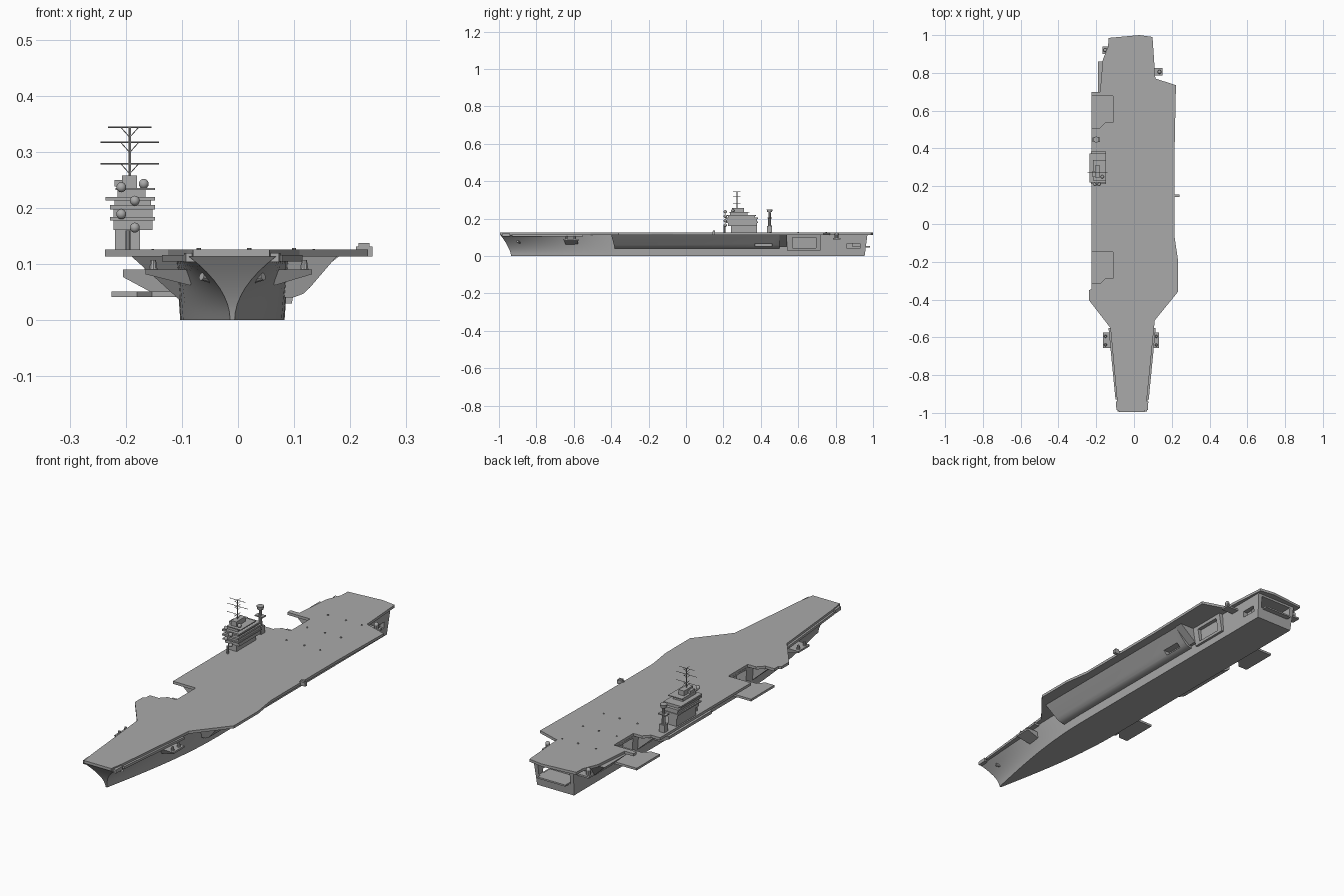
import bpy, bmesh, math
from mathutils import Vector

if "Cube" in bpy.data.objects:
    bpy.data.objects.remove(bpy.data.objects["Cube"])

grey = bpy.data.materials.new("naval_grey")
grey.use_nodes = True
paint = (0.4, 0.4, 0.4, 1)
grey.diffuse_color = paint
grey.node_tree.nodes["Principled BSDF"].inputs["Base Color"].default_value = paint

DECK, UNDER, MID = 0.126, 0.114, -0.01


def finish(name, bm, smooth=False):
    bmesh.ops.recalc_face_normals(bm, faces=bm.faces)
    mesh = bpy.data.meshes.new(name)
    bm.to_mesh(mesh)
    bm.free()
    mesh.materials.append(grey)
    obj = bpy.data.objects.new(name, mesh)
    bpy.context.collection.objects.link(obj)
    if smooth:
        bpy.ops.object.select_all(action='DESELECT')
        obj.select_set(True)
        bpy.context.view_layer.objects.active = obj
        bpy.ops.object.shade_smooth_by_angle(angle=math.radians(35))
    return obj


def loft(name, rings, smooth=False):
    bm = bmesh.new()
    rows = [[bm.verts.new(p) for p in ring] for ring in rings]
    for a, b in zip(rows, rows[1:]):
        for i in range(len(a)):
            j = (i + 1) % len(a)
            bm.faces.new((a[i], a[j], b[j], b[i]))
    bm.faces.new(rows[0])
    bm.faces.new(rows[-1])
    return finish(name, bm, smooth)


def slab(name, outline, low, high):
    return loft(name, [[(x, y, z) for x, y in outline] for z in (low, high)])


def box(name, x0, x1, y0, y1, z0, z1):
    return slab(name, [(x0, y0), (x1, y0), (x1, y1), (x0, y1)], z0, z1)


def rod(name, start, end, radius, tip=None, sides=10):
    start, end = Vector(start), Vector(end)
    bm = bmesh.new()
    bmesh.ops.create_cone(bm, cap_ends=True, segments=sides, radius1=radius,
                          radius2=radius if tip is None else tip, depth=(end - start).length)
    turn = (end - start).to_track_quat('Z', 'Y')
    for v in bm.verts:
        v.co = turn @ v.co + (start + end) / 2
    return finish(name, bm, sides > 6)


def ball(name, centre, radius):
    bm = bmesh.new()
    bmesh.ops.create_uvsphere(bm, u_segments=14, v_segments=8, radius=radius)
    bmesh.ops.translate(bm, verts=bm.verts, vec=centre)
    return finish(name, bm, True)


def cut(target, cutter):
    mod = target.modifiers.new("opening", 'BOOLEAN')
    mod.operation, mod.solver, mod.object = 'DIFFERENCE', 'EXACT', cutter
    bpy.context.view_layer.objects.active = target
    bpy.ops.object.modifier_apply(modifier=mod.name)
    bpy.data.objects.remove(cutter)


def sponson(name, profile, y0, y1, front_slope, back_slope, smooth=False):
    # Profile in x and z; the lower points are pulled in at both ends
    rings = []
    for y, slope in ((y0, front_slope), (y1, -back_slope)):
        rings.append([(x, y + slope * (UNDER - z) / UNDER, z) for x, z in profile])
    return loft(name, rings, smooth)


# Hull: flared bow, full midbody, upright stern
LEVELS, STATIONS = 9, 28
bm = bmesh.new()
rows = []
for k in range(STATIONS + 1):
    s = (k / STATIONS) ** 1.5
    fill = math.sin(math.pi / 2 * min(1, s / 0.36))
    left, right = [], []
    for i in range(LEVELS):
        t = i / (LEVELS - 1)
        bow, stern = -0.935 - 0.058 * t ** 1.5, 0.955 + 0.015 * t
        stem = 0.004 + 0.074 * t ** 2
        half = stem + (0.093 + 0.008 * t - stem) * fill
        y = bow + (stern - bow) * s
        left.append(bm.verts.new((MID - half, y, UNDER * t)))
        right.append(bm.verts.new((MID + half, y, UNDER * t)))
    rows.append(left + right[::-1])
for a, b in zip(rows, rows[1:]):
    for i in range(len(a)):
        j = (i + 1) % len(a)
        bm.faces.new((a[i], a[j], b[j], b[i]))
for row in (rows[0], rows[-1]):
    for i in range(LEVELS - 1):
        bm.faces.new((row[i], row[i + 1], row[-i - 2], row[-i - 1]))
hull = finish("hull", bm, True)

# Stern gallery, side slot and hangar doors
cut(hull, box("stern_cutter", -0.09, 0.07, 0.89, 1.1, 0.052, 0.105))
cut(hull, box("slot_cutter", 0.065, 0.2, 0.86, 0.93, 0.04, 0.068))
for y0 in (-0.28, 0.54):
    cut(hull, box("door_cutter", -0.2, -0.06, y0, y0 + 0.125, 0.051, 0.105))

# Flight deck with two open lift wells on the right edge
def well(y_top):
    return [(-0.225, y_top), (-0.11, y_top), (-0.11, y_top - 0.14), (-0.153, y_top - 0.14),
            (-0.18, y_top - 0.168), (-0.225, y_top - 0.168)]


outline = [(-0.08, -0.995), (0.056, -0.995), (0.068, -0.93), (0.11, -0.51), (0.232, -0.36),
           (0.232, -0.185), (0.215, -0.07), (0.215, 0.4), (0.222, 0.735), (0.113, 0.77),
           (0.098, 0.99), (0.03, 1.0), (-0.135, 0.985), (-0.137, 0.94), (-0.165, 0.87),
           (-0.18, 0.7), (-0.225, 0.7)]
outline += well(0.677) + well(-0.148)
outline += [(-0.225, -0.345), (-0.237, -0.35), (-0.237, -0.405), (-0.125, -0.55), (-0.09, -0.93)]
slab("flight_deck", outline, UNDER, DECK)

# Lowered lift platforms
for label, y_top in (("front", -0.148), ("rear", 0.677)):
    plate = well(y_top)
    plate[1], plate[2] = (-0.095, y_top), (-0.095, y_top - 0.14)
    slab(label + "_lift", plate, 0.041, 0.051)

# Left sponson with a rounded underside and a small recess
long_profile = [(0.07, UNDER), (0.07, 0.04), (0.1, 0.041), (0.116, 0.047), (0.128, 0.058), (0.176, UNDER)]
left_sponson = sponson("left_sponson", long_profile, -0.4, 0.5, 0.03, 0.0, True)
cut(left_sponson, box("recess_cutter", 0.105, 0.3, 0.37, 0.46, 0.05, 0.068))

# Left lift housing with its framed doorway
housing = sponson("left_lift_housing", [(0.06, UNDER), (0.06, 0.03), (0.096, 0.03), (0.11, UNDER)],
                  0.54, 0.72, 0, 0)
cut(housing, box("doorway_cutter", 0.075, 0.2, 0.57, 0.695, 0.042, 0.1))
sponson("left_rear_bracket", [(0.08, UNDER), (0.08, 0.05), (0.1, 0.05), (0.18, UNDER)], 0.5, 0.54, 0, 0)

# Right sponsons between and around the lifts
right_profile = [(-0.09, UNDER), (-0.09, 0.035), (-0.105, 0.037), (-0.19, UNDER)]
for label, y0, y1, a, b in (("front", -0.42, -0.33, 0.08, 0), ("middle", -0.135, 0.5, 0, 0),
                            ("rear", 0.69, 0.86, 0, 0.07)):
    sponson(label + "_right_sponson", right_profile, y0, y1, a, b)
sponson("right_gallery", [(-0.1, 0.09), (-0.1, 0.05), (-0.155, 0.05), (-0.205, 0.077), (-0.205, 0.09)],
        0.1, 0.42, 0.02, 0.02)

# Bow gun platforms, deck edge catwalks and anchors, mirrored about the hull
for side, label in ((1, "left"), (-1, "right")):
    def mx(x):
        return MID + side * x
    tip = 0.142 if side > 0 else 0.155
    sponson(label + "_bow_platform", [(mx(0.06), 0.09), (mx(0.075), 0.062), (mx(tip), 0.082), (mx(tip), 0.09)],
            -0.67, -0.57, 0.06, 0.02)
    for y in (-0.64, -0.595):
        rod(label + "_bow_gun", (mx(tip - 0.014), y, 0.09), (mx(tip - 0.014), y, 0.107), 0.008, 0.005)
    slab(label + "_bow_catwalk", [(mx(0.075), -0.93), (mx(0.088), -0.93), (mx(0.125), -0.55), (mx(0.1), -0.55)],
         0.105, 0.116)
    slab(label + "_bow_horn", [(mx(0.06), -0.985), (mx(0.083), -0.985), (mx(0.086), -0.94), (mx(0.06), -0.94)],
         0.104, 0.12)
    rod(label + "_anchor", (mx(0.035), -0.885, 0.072), (mx(0.055), -0.9, 0.078), 0.007)

# Stern quarter platforms with domed guns
for label, x0, x1, y in (("left", 0.07, 0.15, 0.805), ("right", -0.167, -0.09, 0.92)):
    box(label + "_stern_platform", x0, x1, y - 0.02, y + 0.02, 0.088, 0.096)
    x = x1 - 0.015 if label == "left" else x0 + 0.015
    rod(label + "_stern_gun", (x, y, 0.096), (x, y, 0.115), 0.01)
    ball(label + "_gun_dome", (x, y, 0.117), 0.01)
box("stern_balcony", -0.08, 0.06, 0.94, 0.985, 0.046, 0.053)

# Deck edge signal station and small deck studs
box("signal_station", 0.21, 0.24, 0.142, 0.156, UNDER, 0.131)
box("signal_light", 0.215, 0.234, 0.144, 0.154, 0.131, 0.138)
for x in (-0.07, 0.02, 0.1):
    for y in (0.45, 0.6, 0.75):
        rod("deck_stud", (x, y, DECK), (x, y, 0.129), 0.004)

# Island: narrow trunk under stepped bridge levels
box("island_trunk", -0.219, -0.175, 0.24, 0.38, DECK, 0.165)
for name, x0, x1, y0, y1, z0, z1 in (
        ("lower_level", -0.222, -0.152, 0.225, 0.38, 0.161, 0.178),
        ("lower_walkway", -0.228, -0.148, 0.215, 0.384, 0.178, 0.184),
        ("bridge", -0.222, -0.152, 0.222, 0.38, 0.184, 0.197),
        ("bridge_walkway", -0.228, -0.148, 0.212, 0.384, 0.197, 0.205),
        ("upper_level", -0.22, -0.155, 0.225, 0.37, 0.205, 0.213),
        ("upper_walkway", -0.236, -0.148, 0.22, 0.374, 0.213, 0.22),
        ("flag_bridge", -0.215, -0.165, 0.235, 0.33, 0.22, 0.232),
        ("flag_roof", -0.218, -0.148, 0.23, 0.34, 0.232, 0.236),
        ("funnel", -0.207, -0.18, 0.245, 0.31, 0.236, 0.258),
        ("funnel_vent", -0.22, -0.2, 0.25, 0.28, 0.238, 0.25)):
    box(name, x0, x1, y0, y1, z0, z1)
ball("radar_dome", (-0.168, 0.25, 0.243), 0.009)
rod("island_front_post", (-0.196, 0.205, DECK), (-0.196, 0.205, 0.16), 0.005)
for i in range(4):
    ball("antenna_dome", (-0.196 + 0.012 * (-1) ** i, 0.21, 0.165 + 0.024 * i), 0.009)

# Main mast with yards and braces
MX, MY = -0.193, 0.272
rod("main_mast", (MX, MY, 0.255), (MX, MY, 0.345), 0.0022, sides=6)
for z, reach in ((0.279, 0.052), (0.317, 0.052), (0.344, 0.039)):
    rod("mast_yard", (MX - reach, MY, z), (MX + reach, MY, z), 0.0012, sides=6)
    rod("cross_yard", (MX, MY - 0.02, z), (MX, MY + 0.02, z), 0.0012, sides=6)
    for side in (-1, 1):
        rod("yard_brace", (MX, MY, z - 0.018), (MX + side * 0.016, MY, z), 0.0008, sides=6)

# Rear radar tower behind the island
TX, TY = -0.2, 0.447
box("tower_foot", TX - 0.013, TX + 0.013, TY - 0.014, TY + 0.014, DECK, 0.16)
rod("tower_column", (TX, TY, 0.16), (TX, TY, 0.235), 0.009, 0.006)
box("tower_platform", TX - 0.02, TX + 0.02, TY - 0.012, TY + 0.012, 0.202, 0.207)
rod("tower_radar", (TX, TY, 0.235), (TX, TY, 0.25), 0.013, 0.016, 14)
